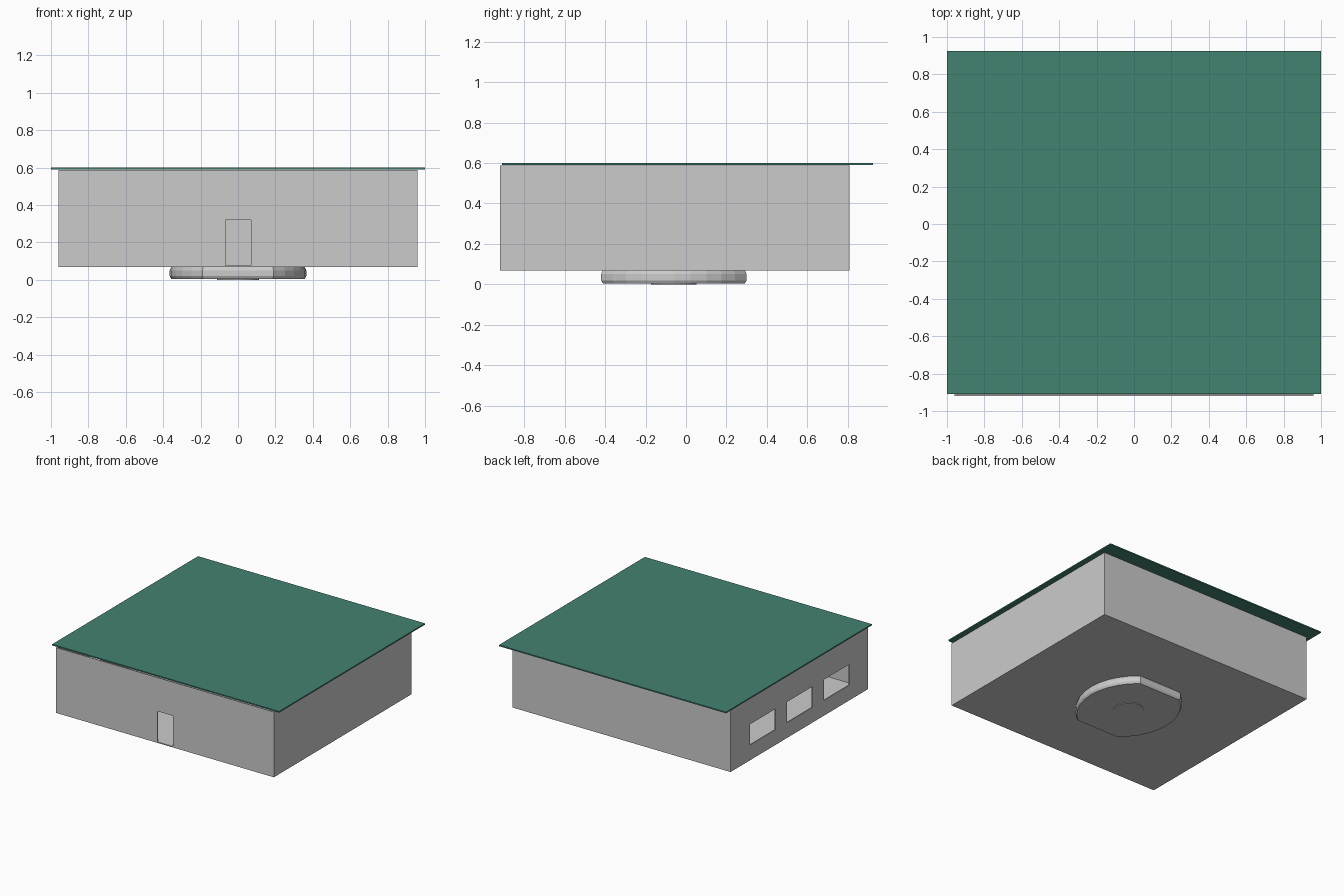
import bpy, bmesh, math

if "Cube" in bpy.data.objects:
    bpy.data.objects.remove(bpy.data.objects["Cube"])


def box(name, x0, x1, y0, y1, z0, z1):
    bm = bmesh.new()
    bmesh.ops.create_cube(bm, size=1)
    for v in bm.verts:
        v.co = ((x0 + x1) / 2 + v.co.x * (x1 - x0),
                (y0 + y1) / 2 + v.co.y * (y1 - y0),
                (z0 + z1) / 2 + v.co.z * (z1 - z0))
    return finish(name, bm)


def finish(name, bm):
    bmesh.ops.recalc_face_normals(bm, faces=bm.faces)
    me = bpy.data.meshes.new(name)
    bm.to_mesh(me)
    bm.free()
    ob = bpy.data.objects.new(name, me)
    bpy.context.collection.objects.link(ob)
    return ob


def cut(target, cutter):
    cutter.hide_render = True
    mod = target.modifiers.new("cut", 'BOOLEAN')
    mod.operation, mod.solver, mod.object = 'DIFFERENCE', 'EXACT', cutter
    bpy.context.view_layer.objects.active = target
    bpy.ops.object.modifier_apply(modifier=mod.name)
    bpy.data.objects.remove(cutter)


def loft(name, outline, rings, cy):
    # stack of scaled outlines: rings hold (z, scale)
    bm = bmesh.new()
    loops = [[bm.verts.new((x * s, cy + y * s, z)) for x, y in outline]
             for z, s in rings]
    n = len(outline)
    for a, b in zip(loops, loops[1:]):
        for i in range(n):
            j = (i + 1) % n
            bm.faces.new((a[i], a[j], b[j], b[i]))
    bm.faces.new(loops[0])
    bm.faces.new(loops[-1])
    return finish(name, bm)


# hollow, open-topped walls and floor
T = 0.008
walls = box("walls", -0.96, 0.96, -0.92, 0.81, 0.068, 0.588)
cut(walls, box("inside", -0.96 + T, 0.96 - T, -0.92 + T, 0.81 - T, 0.068 + T, 0.8))

# door opening in the front
cut(walls, box("doorway", -0.067, 0.07, -1.0, -0.85, 0.068 + T, 0.32))

# three windows in the left wall
for y in (0.405, -0.06, -0.525):
    cut(walls, box("window", -1.05, -0.9, y - 0.16, y + 0.16, 0.19, 0.355))

# flat overhanging roof
roof = box("roof", -1.0, 1.0, -0.91, 0.925, 0.59, 0.60)
mat = bpy.data.materials.new("roof_green")
mat.diffuse_color = (0.055, 0.225, 0.165, 1)
mat.use_nodes = True
mat.node_tree.nodes["Principled BSDF"].inputs["Base Color"].default_value = mat.diffuse_color
roof.data.materials.append(mat)

# pedestal: bowed sides, flat front and back, slightly bulging rim
R, off, half, N = 0.458, 0.093, math.radians(51.8), 10
right = [(R * math.cos(a) - off, R * math.sin(a))
         for a in (-half + 2 * half * i / N for i in range(N + 1))]
outline = right + [(-x, -y) for x, y in right]
loft("pedestal", outline,
     [(0.004, 0.975), (0.02, 1.0), (0.05, 1.0), (0.068, 0.98)], -0.06)

# small round foot under the pedestal
circle = [(0.112 * math.cos(2 * math.pi * i / 24), 0.112 * math.sin(2 * math.pi * i / 24))
          for i in range(24)]
loft("foot", circle, [(0.0, 1.0), (0.005, 1.0)], -0.06)
